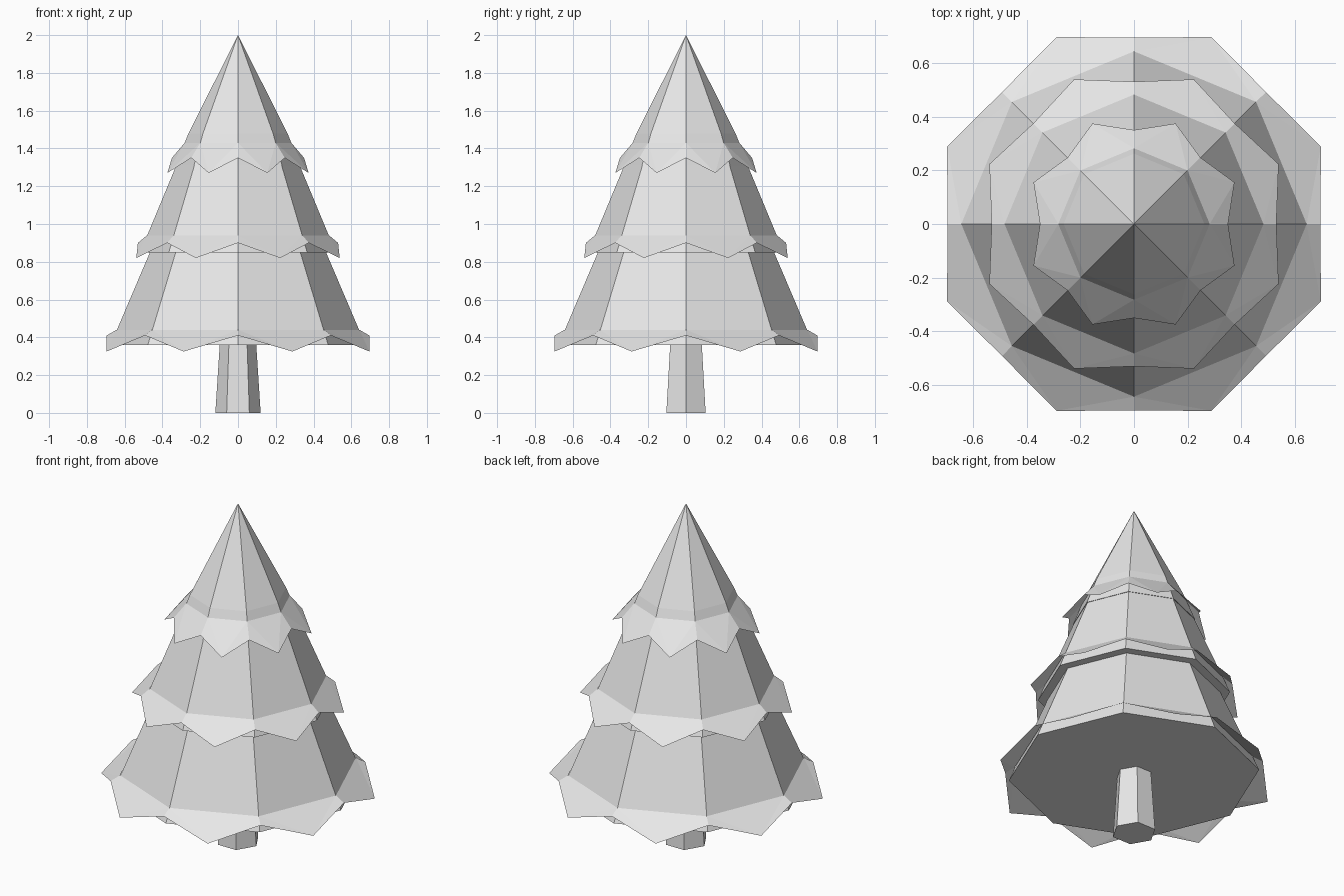
import bpy
import bmesh
import math

if "Cube" in bpy.data.objects:
    bpy.data.objects.remove(bpy.data.objects["Cube"])

grey = bpy.data.materials.new("light_grey")
grey.diffuse_color = (0.8, 0.8, 0.8, 1)
grey.use_nodes = True
grey.node_tree.nodes["Principled BSDF"].inputs["Base Color"].default_value = grey.diffuse_color


def finish(name, bm):
    mesh = bpy.data.meshes.new(name)
    bm.to_mesh(mesh)
    bm.free()
    mesh.materials.append(grey)
    obj = bpy.data.objects.new(name, mesh)
    bpy.context.collection.objects.link(obj)
    return obj


def ring(bm, r, z, sides, start=0.0):
    step = 2 * math.pi / sides
    return [bm.verts.new((r * math.cos(start + i * step),
                          r * math.sin(start + i * step), z)) for i in range(sides)]


def lathe(name, profile, sides):
    """Faceted solid from (radius, height) pairs, bottom to top; radius 0 is a point."""
    bm = bmesh.new()
    low = ring(bm, *profile[0], sides)
    bm.faces.new(low[::-1])
    for r, z in profile[1:]:
        if r == 0:
            tip = bm.verts.new((0, 0, z))
            for i in range(sides):
                bm.faces.new((low[i], low[(i + 1) % sides], tip))
            return finish(name, bm)
        high = ring(bm, r, z, sides)
        for i in range(sides):
            j = (i + 1) % sides
            bm.faces.new((low[i], low[j], high[j], high[i]))
        low = high
    bm.faces.new(low)
    return finish(name, bm)


def skirt(name, inner, notch, point):
    """Open zigzag fringe: each argument is (radius, height) of one ring of eight."""
    bm = bmesh.new()
    a = ring(bm, *inner, 8)
    b = ring(bm, *notch, 8)
    c = ring(bm, *point, 8, math.pi / 8)
    for i in range(8):
        j = (i + 1) % 8
        bm.faces.new((a[i], b[i], c[i]))
        bm.faces.new((a[i], c[i], a[j]))
        bm.faces.new((a[j], c[i], b[j]))
    return finish(name, bm)


# Trunk
lathe("trunk", [(0.12, 0.0), (0.096, 0.37)], 6)

# Foliage tiers
lathe("lower_foliage", [(0.675, 0.36), (0.445, 0.90)], 8)
lathe("middle_foliage", [(0.518, 0.85), (0.26, 1.47)], 8)
lathe("top_foliage", [(0.33, 1.31), (0.262, 1.48), (0, 2.0)], 8)

# Zigzag fringes
skirt("lower_fringe", (0.643, 0.44), (0.695, 0.41), (0.753, 0.325))
skirt("middle_fringe", (0.482, 0.94), (0.53, 0.90), (0.583, 0.82))
skirt("top_fringe", (0.282, 1.43), (0.35, 1.35), (0.405, 1.27))
